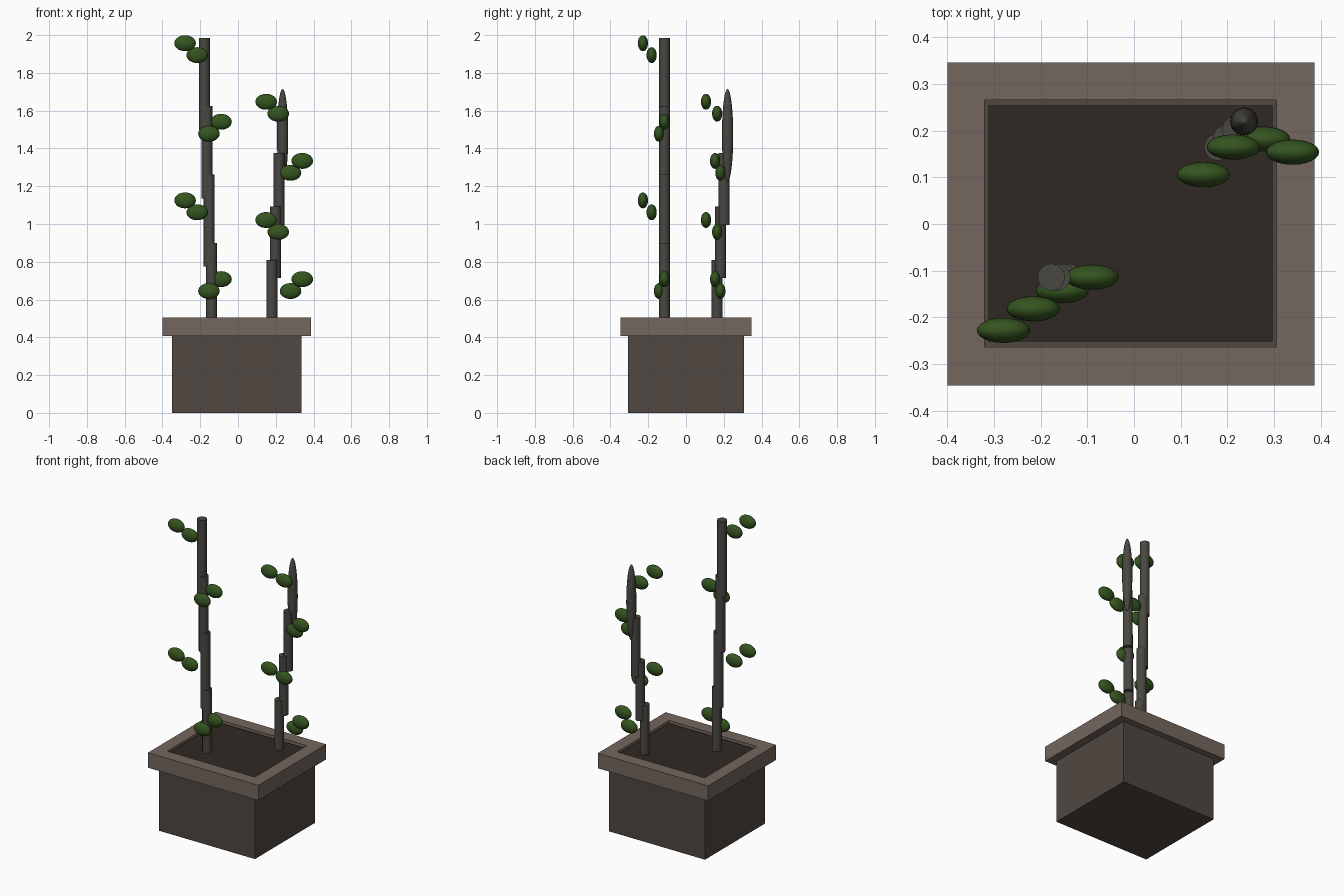
import bpy, math

if "Cube" in bpy.data.objects:
    bpy.data.objects.remove(bpy.data.objects["Cube"])


def material(name, rgb):
    m = bpy.data.materials.new(name)
    m.diffuse_color = (*rgb, 1)
    m.use_nodes = True
    m.node_tree.nodes["Principled BSDF"].inputs["Base Color"].default_value = m.diffuse_color
    return m


STONE = material("stone", (0.080, 0.063, 0.052))
RIM = material("rim_stone", (0.178, 0.136, 0.112))
SOIL = material("soil", (0.028, 0.022, 0.017))
STEM = material("stem", (0.065, 0.063, 0.053))
LEAF = material("leaf", (0.035, 0.090, 0.014))


def finish(name, mat, smooth=False):
    ob = bpy.context.object
    ob.name = name
    ob.data.materials.append(mat)
    if smooth:
        bpy.ops.object.shade_smooth_by_angle()
    return ob


def box(name, lo, hi, mat):
    bpy.ops.mesh.primitive_cube_add(size=1, location=[(a + b) / 2 for a, b in zip(lo, hi)])
    bpy.context.object.scale = [b - a for a, b in zip(lo, hi)]
    bpy.ops.object.transform_apply(location=False, rotation=False, scale=True)
    return finish(name, mat)


def ellipsoid(name, loc, radii, mat, seg=24, rings=16):
    bpy.ops.mesh.primitive_uv_sphere_add(segments=seg, ring_count=rings, radius=1, location=loc)
    bpy.context.object.scale = radii
    bpy.ops.object.transform_apply(location=False, rotation=False, scale=True)
    return finish(name, mat, True)


def rod(name, x, y, z0, z1, r):
    bpy.ops.mesh.primitive_cylinder_add(vertices=24, radius=r, depth=z1 - z0,
                                        location=(x, y, (z0 + z1) / 2))
    return finish(name, STEM, True)


# Planter body and soil
box("planter_body", (-0.35, -0.306, 0), (0.335, 0.306, 0.48), STONE)
box("soil", (-0.312, -0.252, 0.45), (0.297, 0.254, 0.493), SOIL)

# Rim: one square frame extruded as a single closed mesh
outer = [(-0.40, -0.346), (0.387, -0.346), (0.387, 0.346), (-0.40, 0.346)]
inner = [(-0.32, -0.264), (0.305, -0.264), (0.305, 0.266), (-0.32, 0.266)]
verts = [(x, y, z) for z in (0.408, 0.505) for loop in (outer, inner) for x, y in loop]
faces = []
for i in range(4):
    j = (i + 1) % 4
    faces += [(8 + i, 8 + j, 12 + j, 12 + i), (i, 4 + i, 4 + j, j),
              (i, j, 8 + j, 8 + i), (4 + j, 4 + i, 12 + i, 12 + j)]
mesh = bpy.data.meshes.new("planter_rim")
mesh.from_pydata(verts, [], faces)
mesh.materials.append(RIM)
bpy.context.collection.objects.link(bpy.data.objects.new("planter_rim", mesh))

# Tall stem: four overlapping, slightly shifted sections
for i in range(4):
    rod(f"tall_stem_{i + 1}", -0.140 - 0.0125 * i, -0.114,
        0.412 + 0.362 * i, 0.900 + 0.362 * i, 0.029)

# Short stem: three sections and a pointed tip
for i in range(3):
    rod(f"short_stem_{i + 1}", 0.179 + 0.019 * i, 0.165 + 0.0185 * i,
        0.43 + 0.283 * i, 0.81 + 0.283 * i, 0.029)
ellipsoid("short_stem_tip", (0.236, 0.220, 1.47), (0.030, 0.030, 0.245), STEM)

# Leaf pairs: (outer leaf xy, inner leaf xy, heights of the outer leaf)
pairs = [
    ((-0.280, -0.228), (-0.216, -0.182), (1.125, 1.957)),
    ((-0.090, -0.114), (-0.154, -0.143), (0.708, 1.541)),
    ((0.149, 0.106), (0.213, 0.165), (1.021, 1.647)),
    ((0.340, 0.154), (0.278, 0.182), (0.708, 1.334)),
]
n = 0
for outer_xy, inner_xy, heights in pairs:
    for z in heights:
        for (x, y), dz in ((outer_xy, 0), (inner_xy, -0.063)):
            n += 1
            ellipsoid(f"leaf_{n}", (x, y, z + dz), (0.057, 0.027, 0.042), LEAF)
